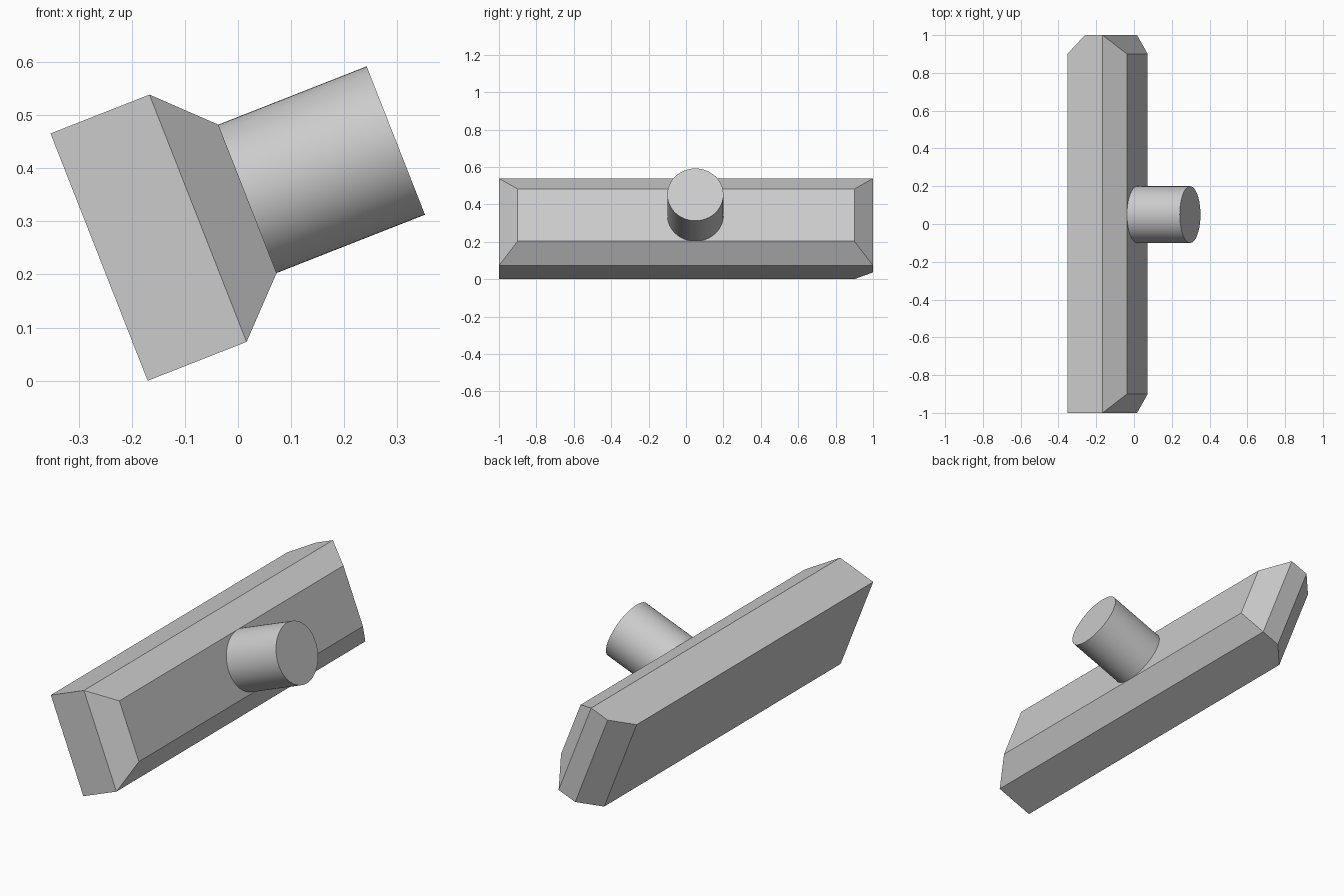
import bpy, bmesh, math
from mathutils import Matrix, Vector

if "Cube" in bpy.data.objects:
    bpy.data.objects.remove(bpy.data.objects["Cube"], do_unlink=True)

grey = bpy.data.materials.new("light_grey")
grey.use_nodes = True
colour = (0.6, 0.6, 0.6, 1)
grey.diffuse_color = colour
grey.node_tree.nodes["Principled BSDF"].inputs["Base Color"].default_value = colour

# Shared tilt: local x runs along the peg, local z up the bar's side
TILT = Matrix.Translation((-0.17, 0, 0)) @ Matrix.Rotation(math.radians(-21.45), 4, "Y")


def add_part(name, bm):
    bmesh.ops.recalc_face_normals(bm, faces=bm.faces)
    mesh = bpy.data.meshes.new(name)
    bm.to_mesh(mesh)
    bm.free()
    mesh.materials.append(grey)
    obj = bpy.data.objects.new(name, mesh)
    obj.matrix_world = TILT
    bpy.context.collection.objects.link(obj)
    return obj


# Bar: box with a chamfered front rim and one chamfered rear end
thick, length, height, chamfer = 0.3, 2.0, 0.5, 0.1
bm = bmesh.new()
bmesh.ops.create_cube(bm, size=1)
bmesh.ops.scale(bm, vec=(thick, length, height), verts=bm.verts)
bmesh.ops.translate(bm, vec=(thick / 2, 0, height / 2), verts=bm.verts)


def is_chamfered(edge):
    mid = (edge.verts[0].co + edge.verts[1].co) / 2
    front_rim = mid.x > thick - 0.01
    rear_end = mid.x < 0.01 and mid.y > length / 2 - 0.01
    return front_rim or rear_end


bmesh.ops.bevel(bm, geom=[e for e in bm.edges if is_chamfered(e)],
                offset=chamfer, segments=1, affect="EDGES")
add_part("bar", bm)

# Peg: round stub standing on the front face
radius, peg_length = 0.15, 0.3
bm = bmesh.new()
place = (Matrix.Translation((thick + peg_length / 2, 0.05, height / 2))
         @ Matrix.Rotation(math.radians(90), 4, "Y"))
bmesh.ops.create_cone(bm, cap_ends=True, segments=64, radius1=radius,
                      radius2=radius, depth=peg_length, matrix=place)
peg = add_part("peg", bm)
bpy.ops.object.select_all(action="DESELECT")
peg.select_set(True)
bpy.context.view_layer.objects.active = peg
bpy.ops.object.shade_smooth_by_angle(angle=math.radians(30))
